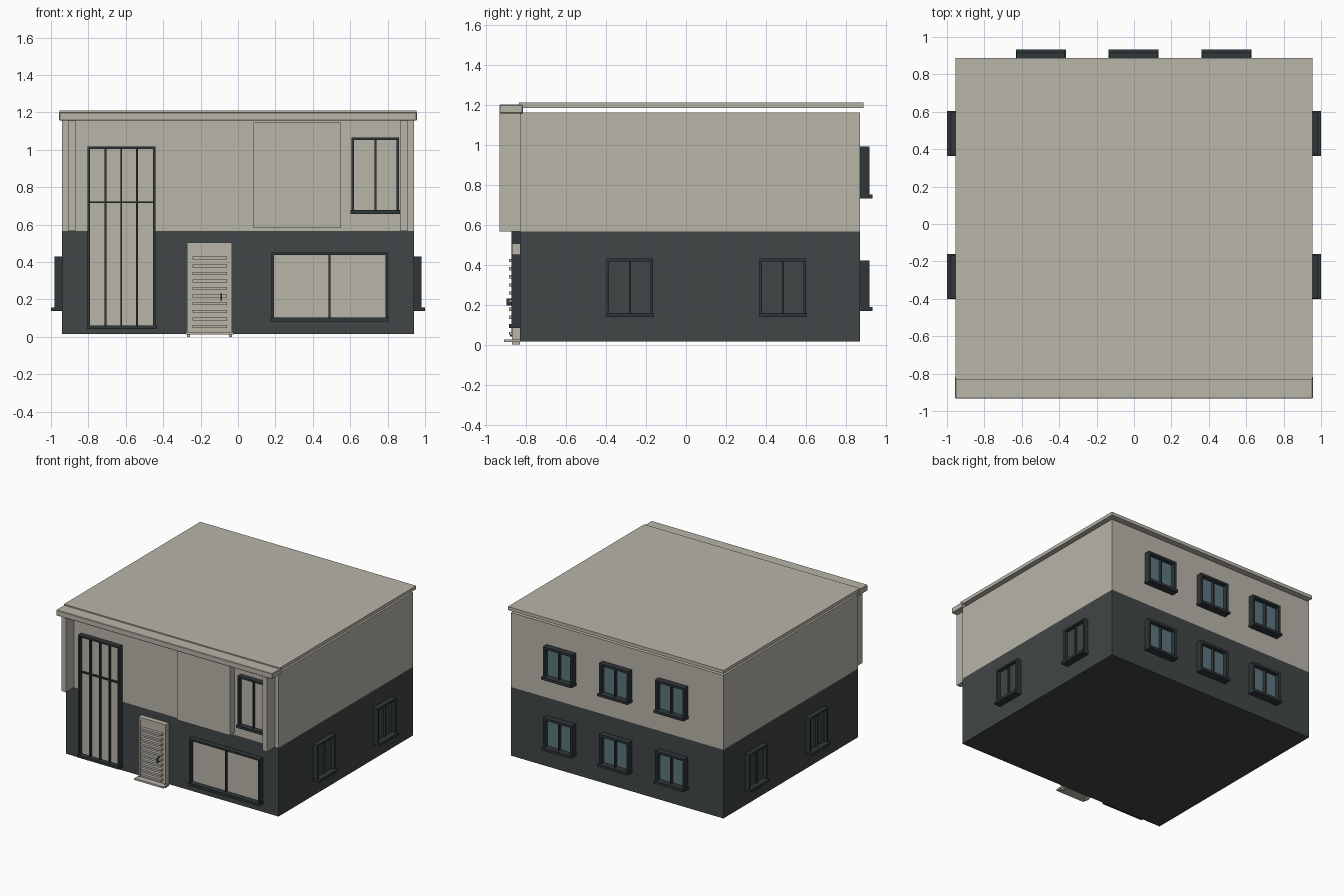
import bpy, bmesh

if "Cube" in bpy.data.objects:
    bpy.data.objects.remove(bpy.data.objects["Cube"])


def material(name, r, g, b):
    def lin(c):
        c /= 255
        return c / 12.92 if c <= 0.04045 else ((c + 0.055) / 1.055) ** 2.4
    m = bpy.data.materials.new(name)
    m.diffuse_color = (lin(r), lin(g), lin(b), 1)
    m.use_nodes = True
    m.node_tree.nodes["Principled BSDF"].inputs["Base Color"].default_value = m.diffuse_color
    return m


BEIGE = material("beige_render", 184, 181, 169)
DARK = material("dark_grey_wall", 65, 70, 70)
FRAME = material("charcoal_frame", 48, 55, 57)
GLASS = material("blue_grey_glass", 92, 119, 126)


def boxes(name, mat, parts, bevel=0):
    """One object from boxes given as (x0, x1, y0, y1, z0, z1)."""
    bm = bmesh.new()
    for x0, x1, y0, y1, z0, z1 in parts:
        x0, x1 = sorted((x0, x1))
        y0, y1 = sorted((y0, y1))
        vs = bmesh.ops.create_cube(bm, size=1)["verts"]
        for v in vs:
            v.co.x = x1 if v.co.x > 0 else x0
            v.co.y = y1 if v.co.y > 0 else y0
            v.co.z = z1 if v.co.z > 0 else z0
    me = bpy.data.meshes.new(name)
    bm.to_mesh(me)
    bm.free()
    me.materials.append(mat)
    ob = bpy.data.objects.new(name, me)
    bpy.context.collection.objects.link(ob)
    if bevel:
        mod = ob.modifiers.new("bevel", "BEVEL")
        mod.width = bevel
        mod.segments = 1
    return ob


# Wall planes: how along/outward distances map to x and y on each side
SIDES = {
    "front": lambda u0, u1, d0, d1: (u0, u1, -0.83 - d0, -0.83 - d1),
    "back": lambda u0, u1, d0, d1: (u0, u1, 0.87 + d0, 0.87 + d1),
    "right": lambda u0, u1, d0, d1: (0.94 + d0, 0.94 + d1, u0, u1),
    "left": lambda u0, u1, d0, d1: (-0.94 - d0, -0.94 - d1, u0, u1),
}


def window(name, side, u0, u1, z0, z1, mullions, pane=None, rail=None, depth=0.042,
           sill=0.06, t=0.014):
    place = SIDES[side]

    def part(a, b, d0, d1, c, d):
        return (*place(a, b, d0, d1), c, d)
    zs = z0 + 0.02                                   # top of the sill
    parts = [
        part(u0 - 0.004, u1 + 0.004, 0, sill, z0, zs),
        part(u0, u0 + t, 0, depth, zs, z1),
        part(u1 - t, u1, 0, depth, zs, z1),
        part(u0 + t, u1 - t, 0, depth, z1 - t, z1),
    ]
    for m in mullions:
        parts.append(part(m - 0.005, m + 0.005, 0, depth - 0.012, zs, z1 - t))
    if rail:
        parts.append(part(u0 + t, u1 - t, 0, depth - 0.014, rail - 0.005, rail + 0.005))
    boxes(name + "_frame", FRAME, parts)
    if pane:
        boxes(name + "_pane", pane, [part(u0 + t, u1 - t, 0.003, 0.012, zs, z1 - t)])


# Storeys
boxes("lower_storey", DARK, [(-0.94, 0.94, -0.83, 0.87, 0.016, 0.565)])
boxes("upper_storey", BEIGE, [(-0.94, 0.94, -0.83, 0.87, 0.565, 1.16)])

# Roof slab, front canopy and its two fins
boxes("roof_slab", BEIGE, [(-0.955, 0.955, -0.835, 0.887, 1.183, 1.21)])
boxes("front_canopy", BEIGE, [(-0.957, 0.957, -0.933, -0.815, 1.156, 1.201)], bevel=0.004)
for s, n in ((-1, "left"), (1, "right")):
    boxes(n + "_fin", BEIGE, [(s * 0.87, s * 0.91, -0.933, -0.825, 0.565, 1.158)])

# Raised facade panel
boxes("facade_panel", BEIGE, [(0.083, 0.552, -0.89, -0.825, 0.583, 1.145)])

# Front windows
window("tall_window", "front", -0.804, -0.44, 0.042, 1.018,
       (-0.709, -0.624, -0.54), BEIGE, rail=0.72, sill=0.05)
window("wide_window", "front", 0.178, 0.802, 0.083, 0.452, (0.49,), BEIGE, sill=0.055)
window("upper_window", "front", 0.606, 0.862, 0.658, 1.067, (0.735,), BEIGE, sill=0.055)

# Back windows
for row, z0, z1 in (("lower", 0.168, 0.422), ("upper", 0.732, 0.99)):
    for i, c in enumerate((-0.498, -0.002, 0.495)):
        window(f"back_{row}_window_{i + 1}", "back", c - 0.13, c + 0.13, z0, z1, (c,),
               GLASS, depth=0.047, sill=0.063, t=0.018)

# Side windows
for side in ("left", "right"):
    for i, c in enumerate((-0.281, 0.484)):
        window(f"{side}_window_{i + 1}", side, c - 0.116, c + 0.116, 0.138, 0.43, (c,),
               DARK, depth=0.04, sill=0.06, t=0.013)

# Door: jambs and head, leaf, slats, handle, step
boxes("door_frame", BEIGE, [
    (-0.273, -0.257, -0.87, -0.83, 0, 0.505),
    (-0.047, -0.031, -0.87, -0.83, 0, 0.505),
    (-0.257, -0.047, -0.87, -0.83, 0.489, 0.505)])
boxes("door_leaf", BEIGE, [(-0.257, -0.047, -0.862, -0.83, 0.022, 0.489)])
boxes("door_slats", BEIGE, [
    (-0.244, -0.059, -0.886, -0.86, 0.048 + 0.0405 * i, 0.064 + 0.0405 * i)
    for i in range(10)])
boxes("door_handle", FRAME, [(-0.094, -0.086, -0.897, -0.86, 0.195, 0.232)])
boxes("door_step", BEIGE, [(-0.281, -0.023, -0.91, -0.83, 0.013, 0.026)])
